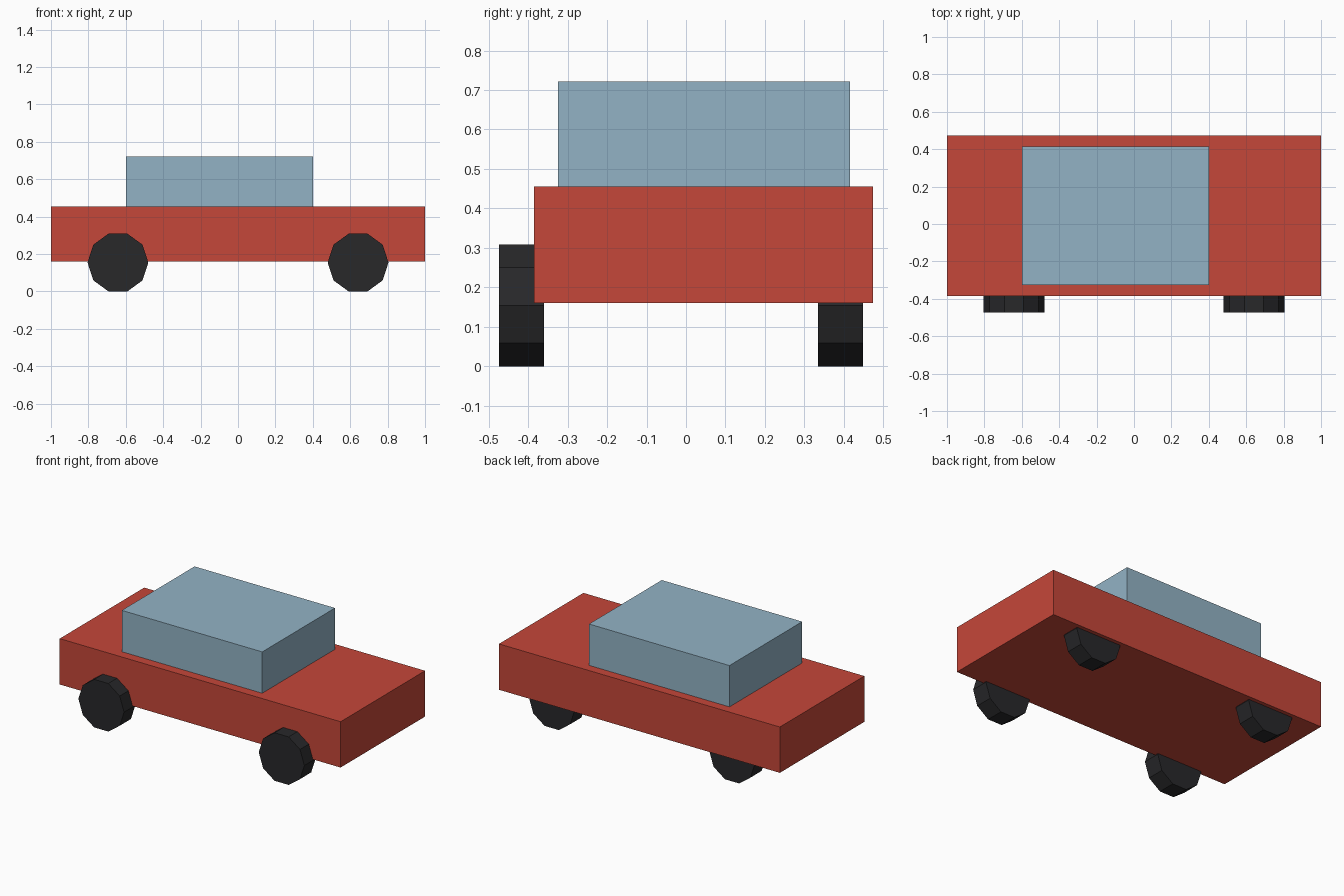
import bpy
from math import pi

if "Cube" in bpy.data.objects:
    bpy.data.objects.remove(bpy.data.objects["Cube"])


def material(name, color):
    m = bpy.data.materials.new(name)
    m.diffuse_color = (*color, 1)
    m.use_nodes = True
    m.node_tree.nodes["Principled BSDF"].inputs["Base Color"].default_value = m.diffuse_color
    return m


def box(name, lo, hi, mat):
    center = [(a + b) / 2 for a, b in zip(lo, hi)]
    bpy.ops.mesh.primitive_cube_add(size=1, location=center)
    ob = bpy.context.object
    ob.name = name
    ob.scale = [b - a for a, b in zip(lo, hi)]
    bpy.ops.object.transform_apply(location=False, rotation=False, scale=True)
    ob.data.materials.append(mat)


def wheel(name, x, y, mat):
    # ten-sided wheel standing on a flat facet, axle along y
    bpy.ops.mesh.primitive_cylinder_add(
        vertices=10, radius=0.1625, depth=0.114,
        location=(x, y, 0.1545), rotation=(pi / 2, pi / 2, 0))
    ob = bpy.context.object
    ob.name = name
    ob.data.materials.append(mat)


red = material("red_paint", (0.56, 0.063, 0.041))
glass = material("blue_grey", (0.29, 0.45, 0.56))
rubber = material("rubber", (0.021, 0.021, 0.023))

# Body slab and cabin
box("body", (-1, -0.385, 0.16), (1, 0.474, 0.455), red)
box("cabin", (-0.6, -0.325, 0.455), (0.4, 0.415, 0.721), glass)

# Four wheels: the front pair sticks out, the back pair sits under the body
for side, y in (("near", -0.417), ("far", 0.392)):
    for end, x in (("left", -0.642), ("right", 0.642)):
        wheel(f"{side}_{end}_wheel", x, y, rubber)
